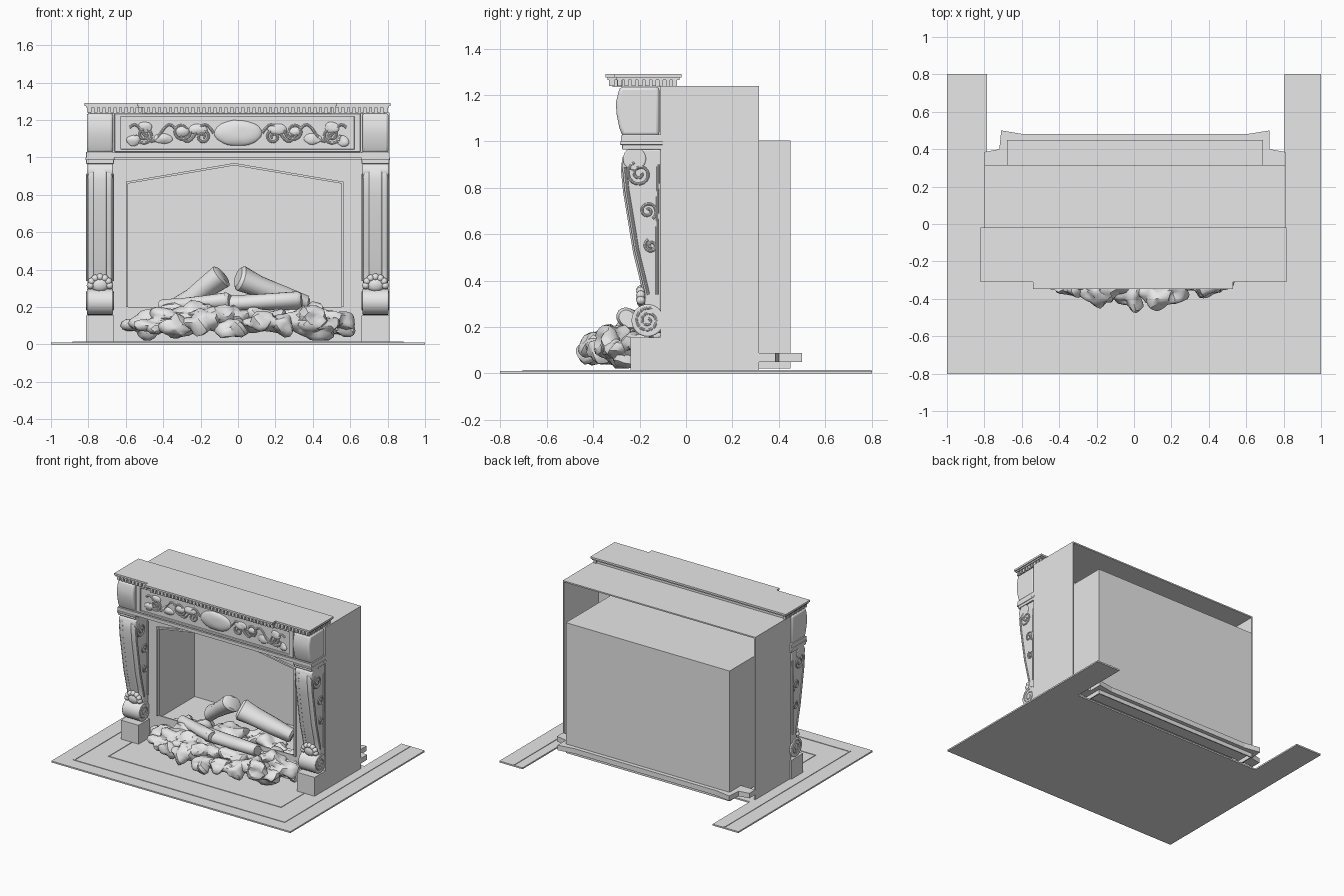
import bpy, bmesh, math, random
from mathutils import Vector, noise

old = bpy.data.objects.get("Cube")
if old:
    bpy.data.objects.remove(old, do_unlink=True)
random.seed(4)

stone = bpy.data.materials.new("pale grey stone")
stone.use_nodes = True
stone.diffuse_color = (0.8, 0.8, 0.8, 1)
stone.node_tree.nodes["Principled BSDF"].inputs["Base Color"].default_value = (0.8, 0.8, 0.8, 1)


def finish(name, bm, smooth=False, bevel=0):
    bmesh.ops.recalc_face_normals(bm, faces=bm.faces)
    mesh = bpy.data.meshes.new(name)
    bm.to_mesh(mesh)
    bm.free()
    mesh.materials.append(stone)
    ob = bpy.data.objects.new(name, mesh)
    bpy.context.collection.objects.link(ob)
    if bevel:
        mod = ob.modifiers.new("soft edges", "BEVEL")
        mod.width, mod.segments = bevel, 3
    if smooth or bevel:
        bpy.ops.object.select_all(action="DESELECT")
        ob.select_set(True)
        bpy.context.view_layer.objects.active = ob
        bpy.ops.object.shade_smooth_by_angle(angle=math.radians(40))
    return ob


def add_box(bm, x0, x1, y0, y1, z0, z1):
    made = bmesh.ops.create_cube(bm, size=1)["verts"]
    for v in made:
        v.co = Vector(((x0 + x1) / 2 + v.co.x * (x1 - x0),
                       (y0 + y1) / 2 + v.co.y * (y1 - y0),
                       (z0 + z1) / 2 + v.co.z * (z1 - z0)))


def boxes(name, items, bevel=0):
    bm = bmesh.new()
    for item in items:
        add_box(bm, *item)
    return finish(name, bm, bevel=bevel)


def prism(name, pts, axis, a, b, bevel=0, smooth=False):
    """Extrude a flat outline along one axis from a to b."""
    place = {"x": lambda p, t: (t, p[0], p[1]),
             "y": lambda p, t: (p[0], t, p[1]),
             "z": lambda p, t: (p[0], p[1], t)}[axis]
    bm = bmesh.new()
    lo = [bm.verts.new(place(p, a)) for p in pts]
    hi = [bm.verts.new(place(p, b)) for p in pts]
    bm.faces.new(lo)
    bm.faces.new(hi)
    for i in range(len(pts)):
        j = (i + 1) % len(pts)
        bm.faces.new((lo[i], lo[j], hi[j], hi[i]))
    return finish(name, bm, smooth, bevel)


def tube(name, pts, radius):
    """Rounded moulding along a path, turned into a mesh."""
    curve = bpy.data.curves.new(name, "CURVE")
    curve.dimensions = "3D"
    curve.bevel_depth, curve.bevel_resolution = radius, 2
    line = curve.splines.new("POLY")
    line.points.add(len(pts) - 1)
    for p, co in zip(line.points, pts):
        p.co = (*co, 1)
    temp = bpy.data.objects.new(name, curve)
    bpy.context.collection.objects.link(temp)
    dg = bpy.context.evaluated_depsgraph_get()
    mesh = bpy.data.meshes.new_from_object(temp.evaluated_get(dg))
    bpy.data.objects.remove(temp, do_unlink=True)
    bm = bmesh.new()
    bm.from_mesh(mesh)
    return finish(name, bm, True)


def spiral(u, v, r, turns, start, spin=1):
    out = []
    for i in range(int(turns * 16) + 1):
        a = start + spin * i * math.pi / 8
        k = r * (1 - 0.85 * i / (turns * 16))
        out.append((u + k * math.cos(a), v + k * math.sin(a)))
    return out


def lump(bm, centre, size, rough, detail=3, freq=9):
    """Flattened ball with a craggy surface."""
    for v in bmesh.ops.create_icosphere(bm, subdivisions=detail, radius=1)["verts"]:
        p = Vector([v.co[i] * size[i] for i in range(3)]) + Vector(centre)
        v.co = p + v.co * rough * noise.noise(p * freq)
        v.co.z = max(v.co.z, 0.02)


# Hearth floor, U-shaped, with raised border lines
prism("hearth_floor", [(-1, -.803), (1, -.803), (1, .803), (.805, .803), (.805, .36),
                       (-.785, .36), (-.785, .803), (-1, .803)], "z", 0, .011)
for x, y, back, w in [(.885, -.705, .8, .01), (.725, -.52, .3, .008)]:
    prism("floor_border", [(-x, back), (-x, y), (x, y), (x, back), (x - w, back),
                           (x - w, y + w), (-x + w, y + w), (-x + w, back)], "z", .01, .015)

# Chimney breast: thin shell, open at the back
boxes("chimney_breast", [(-.8, -.79, -.1, .315, .012, 1.24), (.8, .81, -.1, .315, .012, 1.24),
                         (-.8, .81, -.1, .315, 1.23, 1.24)])
opening = [(-.6, .2), (-.6, .87), (-.02, .97), (.565, .87), (.565, .2)]
prism("breast_front", [(-.8, .012), (-.8, 1.24), (.81, 1.24), (.81, .012), (.565, .012)]
      + opening[::-1] + [(-.6, .012)], "y", -.11, -.1)
boxes("hearth_apron", [(-.6, .565, -.11, -.1, .012, .2)])
inner = [(-.588, .2), (-.588, .86), (-.02, .957), (.553, .86), (.553, .2)]
prism("opening_trim", opening + inner[::-1], "y", -.125, -.09)

# Firebox behind the opening, and the skirting around its back
boxes("firebox", [(-.68, -.672, -.1, .45, .02, 1.005), (.682, .69, -.1, .45, .02, 1.005),
                  (-.68, .69, .442, .45, .02, 1.005), (-.68, .69, -.1, .45, .997, 1.005),
                  (-.68, .69, -.1, .45, .1, .11)])
prism("back_skirting", [(-.8, .315), (-.8, .385), (-.72, .4), (-.71, .5), (-.59, .48), (.6, .48),
                        (.725, .5), (.725, .4), (.81, .385), (.81, .315)], "z", .05, .088)

# Legs: plinth, scrolled bracket, shell and capital
bracket = [(-.105, .97), (-.25, .97), (-.268, .94), (-.275, .89), (-.265, .79), (-.25, .7),
           (-.222, .53), (-.195, .42), (-.176, .34), (-.18, .27), (-.18, .2), (-.105, .17)]
capital = [(-.115, 1.025), (-.275, 1.025), (-.288, 1.06), (-.3, 1.12), (-.302, 1.17),
           (-.292, 1.21), (-.285, 1.235), (-.115, 1.235)]
for side, c in (("right", -.738), ("left", .735)):
    boxes(side + "_plinth", [(c - .074, c + .074, -.24, -.1, .012, .155)])
    prism(side + "_bracket", bracket, "x", c - .066, c + .066, bevel=.012)
    prism(side + "_bracket_rib", [(y - .006, z - .01) for y, z in bracket[1:9]] +
          [(-.15, .34), (-.15, .95)], "x", c - .035, c + .035, bevel=.008)
    for y, z, r in ((-.165, .228, .07), (-.222, .925, .05)):
        ring = [(y + r * math.cos(i * math.pi / 12), z + r * math.sin(i * math.pi / 12))
                for i in range(24)]
        prism(side + "_volute", ring, "x", c - .07, c + .07, bevel=.006)
    prism(side + "_capital", capital, "x", c - .07, c + .07, bevel=.014)
    boxes(side + "_capital_base", [(c - .078, c + .078, -.285, -.1, .985, 1.0),
                                   (c - .074, c + .074, -.275, -.1, .965, 1.03)], bevel=.004)
    for d in (-1, 1):
        x = c + d * .068
        vine = [(-.12, .9), (-.125, .6), (-.125, .34)]
        edge = [(y + .014, z) for y, z in bracket[3:9]]
        for path in (spiral(-.165, .228, .055, 2, 1.2), spiral(-.2, .86, .055, 1.75, 2),
                     spiral(-.165, .7, .04, 1.5, -1), spiral(-.15, .55, .03, 1.5, 2),
                     edge, vine):
            tube(side + "_bracket_carving", [(x, y, z) for y, z in path], .006)
    bm = bmesh.new()
    for i in range(7):
        a = math.pi * i / 6
        lump(bm, (c + .052 * math.cos(a), -.195, .315 + .045 * math.sin(a)),
             (.02, .02, .02), 0, 2)
    lump(bm, (c, -.19, .32), (.05, .025, .04), 0, 2)
    finish(side + "_shell", bm, True)

# Frieze with its framed panel and carving
boxes("frieze", [(-.67, .665, -.265, -.1, 1.025, 1.24)])
boxes("frieze_base", [(-.81, .81, -.28, -.1, 1.0, 1.025), (-.665, .66, -.24, -.1, .988, 1.002)])
boxes("frieze_frame", [(-.66, .655, -.278, -.26, 1.03, 1.045), (-.66, .655, -.278, -.26, 1.218, 1.235),
                       (-.66, -.625, -.278, -.26, 1.03, 1.235), (.62, .655, -.278, -.26, 1.03, 1.235)],
      bevel=.004)
bm = bmesh.new()
lump(bm, (0, -.262, 1.13), (.13, .024, .07), .004, 3, 20)
for s in (-1, 1):
    for x, z, w in ((.21, 1.15, .05), (.3, 1.135, .035), (.4, 1.1, .05), (.5, 1.16, .04), (.56, 1.09, .035)):
        lump(bm, (s * x, -.264, z), (w, .012, .03), .008, 3, 25)
finish("frieze_carving", bm, True)
for s in (-1, 1):
    wave = [(.13 + .45 * i / 30, 1.13 + .045 * math.sin(i * .5)) for i in range(31)]
    for path in (wave, spiral(.3, 1.14, .05, 1.75, 3), spiral(.5, 1.12, .05, 1.75, 0, -1),
                 spiral(.19, 1.11, .04, 1.5, 1)):
        tube("frieze_scroll", [(s * x, -.267, z) for x, z in path], .007)

# Mantel shelf: stepped slab, forward in the middle, with dentils below
def shelf(name, inset, z0, z1):
    i = inset
    prism(name, [(-.82 + i, -.02 - i), (-.82 + i, -.31 + i), (-.54 + i, -.31 + i), (-.54 + i, -.347 + i),
                 (.53 - i, -.347 + i), (.53 - i, -.31 + i), (.815 - i, -.31 + i), (.815 - i, -.02 - i)],
          "z", z0, z1)


shelf("mantel_top", 0, 1.276, 1.29)
shelf("mantel_moulding", .008, 1.266, 1.277)
shelf("mantel_core", .03, 1.235, 1.268)
teeth = []
for i in range(54):
    x = -.8 + i * .0297
    y = -.333 if -.53 < x < .51 else -.298
    teeth.append((x, x + .018, y, y + .025, 1.24, 1.268))
for i in range(9):
    y = -.295 + i * .0297
    teeth += [(-.806, -.785, y, y + .018, 1.24, 1.268), (.78, .801, y, y + .018, 1.24, 1.268)]
boxes("dentils", teeth)

# Ember bed: a ring of craggy lumps around a low heap
bm = bmesh.new()
for i in range(22):
    a = math.tau * i / 22 + random.uniform(-.08, .08)
    y = -.13 + .25 * math.sin(a)
    lump(bm, (.02 + .5 * math.cos(a), y, .1 + random.uniform(-.015, .03)),
         (random.uniform(.08, .13), .075, random.uniform(.045, .065)), .06, 3, 14)
for i in range(12):
    lump(bm, (random.uniform(-.38, .4), random.uniform(-.3, .05), .15),
         (.12, .09, .05), .06, 3, 14)
finish("ember_bed", bm, True)


# Logs: tapered, slightly uneven round bars
def log(a, b, r0, r1):
    a, b = Vector(a), Vector(b)
    turn = (b - a).to_track_quat("Z", "Y")
    bm = bmesh.new()
    rings = []
    for t, k in ((0, .75), (.04, 1), (.3, .95), (.6, 1.04), (.96, 1), (1, .75)):
        r = (r0 + (r1 - r0) * t) * k
        rings.append([bm.verts.new(a.lerp(b, t) + turn @ Vector((r * math.cos(q), r * math.sin(q), 0))
                      * (1 + .15 * math.sin(2 * q + 3 * t)))
                      for q in [math.tau * j / 18 for j in range(18)]])
    for lo, hi in zip(rings, rings[1:]):
        for j in range(18):
            n = (j + 1) % 18
            bm.faces.new((lo[j], lo[n], hi[n], hi[j]))
    bm.faces.new(rings[0])
    bm.faces.new(rings[-1])
    finish("log", bm, True)


log((-.32, .12, .2), (-.08, .05, .37), .055, .065)
log((.0, .02, .36), (.36, .14, .2), .07, .06)
log((-.42, -.09, .21), (-.04, -.24, .23), .03, .05)
log((-.12, -.2, .22), (.34, -.25, .235), .045, .05)
